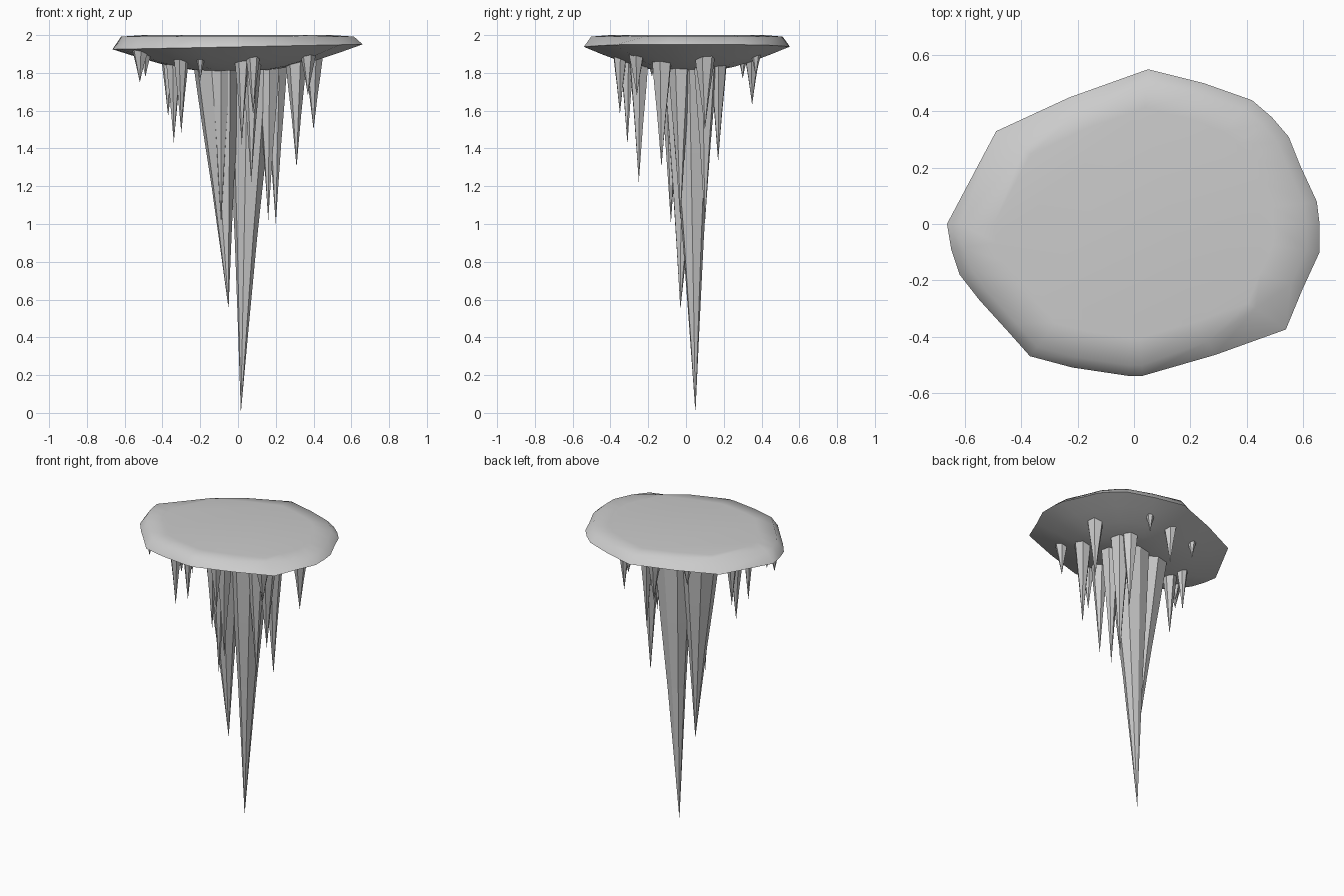
import bpy, bmesh, math, random

if "Cube" in bpy.data.objects:
    bpy.data.objects.remove(bpy.data.objects["Cube"])

random.seed(4)

# Slab outline, counter-clockwise in plan
OUTLINE = [(0.66, 0), (0.65, 0.08), (0.59, 0.21), (0.55, 0.31), (0.49, 0.38),
           (0.42, 0.44), (0.25, 0.50), (0.05, 0.55), (-0.23, 0.45), (-0.49, 0.33),
           (-0.665, 0), (-0.65, -0.09), (-0.62, -0.18), (-0.55, -0.27),
           (-0.45, -0.38), (-0.37, -0.47), (-0.22, -0.51), (-0.02, -0.54),
           (0.03, -0.54), (0.29, -0.465), (0.54, -0.375), (0.60, -0.23), (0.66, -0.10)]
# Corners where the top slopes away further in
SOFT_CORNERS = {9: 0.8, 20: 0.8, 8: 0.88, 19: 0.9}


def make_object(name, bm):
    bmesh.ops.recalc_face_normals(bm, faces=bm.faces)
    mesh = bpy.data.meshes.new(name)
    bm.to_mesh(mesh)
    bm.free()
    obj = bpy.data.objects.new(name, mesh)
    bpy.context.collection.objects.link(obj)
    return obj


def loft(bm, rings):
    for a, b in zip(rings, rings[1:]):
        n = len(a)
        for i in range(n):
            bm.faces.new((a[i], a[(i + 1) % n], b[(i + 1) % n], b[i]))


# Ceiling slab: shallow bowl underneath, sloping rim, nearly flat top
bm = bmesh.new()
profile = [(0.28, 1.813), (0.45, 1.83), (0.62, 1.857), (0.82, 1.898), (1.0, 1.938),
           (0.93, 1.992), (0.75, 2.0)]
rings = []
for s, z in profile:
    ring = []
    for i, (x, y) in enumerate(OUTLINE):
        k = SOFT_CORNERS.get(i, s) if s == 0.93 else s
        tilt = 0.02 * s * x if z < 1.98 else 0
        ring.append(bm.verts.new((x * k, y * k, z + tilt)))
    rings.append(ring)
loft(bm, rings)
bm.faces.new(rings[0])
bm.faces.new(rings[-1])
slab = make_object("ceiling_slab", bm)
bpy.context.view_layer.objects.active = slab
slab.select_set(True)
bpy.ops.object.shade_smooth_by_angle(angle=math.radians(75))
slab.select_set(False)


def underside(x, y):
    s = math.hypot(x / 0.66, y / 0.54)
    return 1.805 + 0.12 * s ** 1.5


# Icicle: faceted spike, flared at the root and tapering to a point
def icicle(name, tip, root, radius, sides=6):
    bm = bmesh.new()
    x0, y0 = root
    top = underside(x0, y0) + 0.025
    height = top - tip[2]
    phase = random.uniform(0, math.tau)
    wobble = [random.uniform(0.9, 1.12) for _ in range(sides)]
    rings = []
    for t, k in [(0, 1.0), (0.25, 0.75), (0.5, 0.47), (0.75, 0.23)]:
        cx, cy = x0 + (tip[0] - x0) * t, y0 + (tip[1] - y0) * t
        ring = []
        for i in range(sides):
            a = phase + math.tau * i / sides
            r = radius * k * wobble[i]
            ring.append(bm.verts.new((cx + r * math.cos(a), cy + r * math.sin(a), top - height * t)))
        rings.append(ring)
    loft(bm, rings)
    point = bm.verts.new(tip)
    last = rings[-1]
    for i in range(sides):
        bm.faces.new((last[i], last[(i + 1) % sides], point))
    bm.faces.new(rings[0])
    return make_object(name, bm)


# Two large central icicles
icicle("main_icicle", (0.015, 0.05, 0.0), (0.06, 0.03), 0.125, 8)
icicle("second_icicle", (-0.05, -0.03, 0.55), (-0.12, 0.0), 0.125, 8)

# Surrounding icicles: tip x, y, z and root radius
SMALL = [(0.20, 0.10, 1.0, 0.065), (-0.09, -0.08, 1.0, 0.06), (0.16, -0.03, 1.02, 0.06),
         (0.07, -0.25, 1.22, 0.055), (0.31, -0.13, 1.30, 0.06), (0.18, 0.17, 1.33, 0.05),
         (0.02, -0.31, 1.42, 0.04), (-0.34, -0.06, 1.43, 0.048), (-0.30, -0.25, 1.48, 0.04),
         (0.40, 0.10, 1.50, 0.05), (-0.37, 0.03, 1.57, 0.038), (0.08, -0.35, 1.58, 0.04),
         (0.37, -0.26, 1.68, 0.045), (0.0, 0.35, 1.63, 0.043), (-0.52, -0.22, 1.75, 0.045),
         (-0.49, -0.18, 1.78, 0.038), (0.18, 0.37, 1.78, 0.03), (-0.22, 0.30, 1.77, 0.026),
         (-0.20, -0.33, 1.76, 0.026)]
for n, (x, y, z, r) in enumerate(SMALL, 1):
    icicle(f"icicle_{n:02d}", (x, y, z), (x, y), r)
